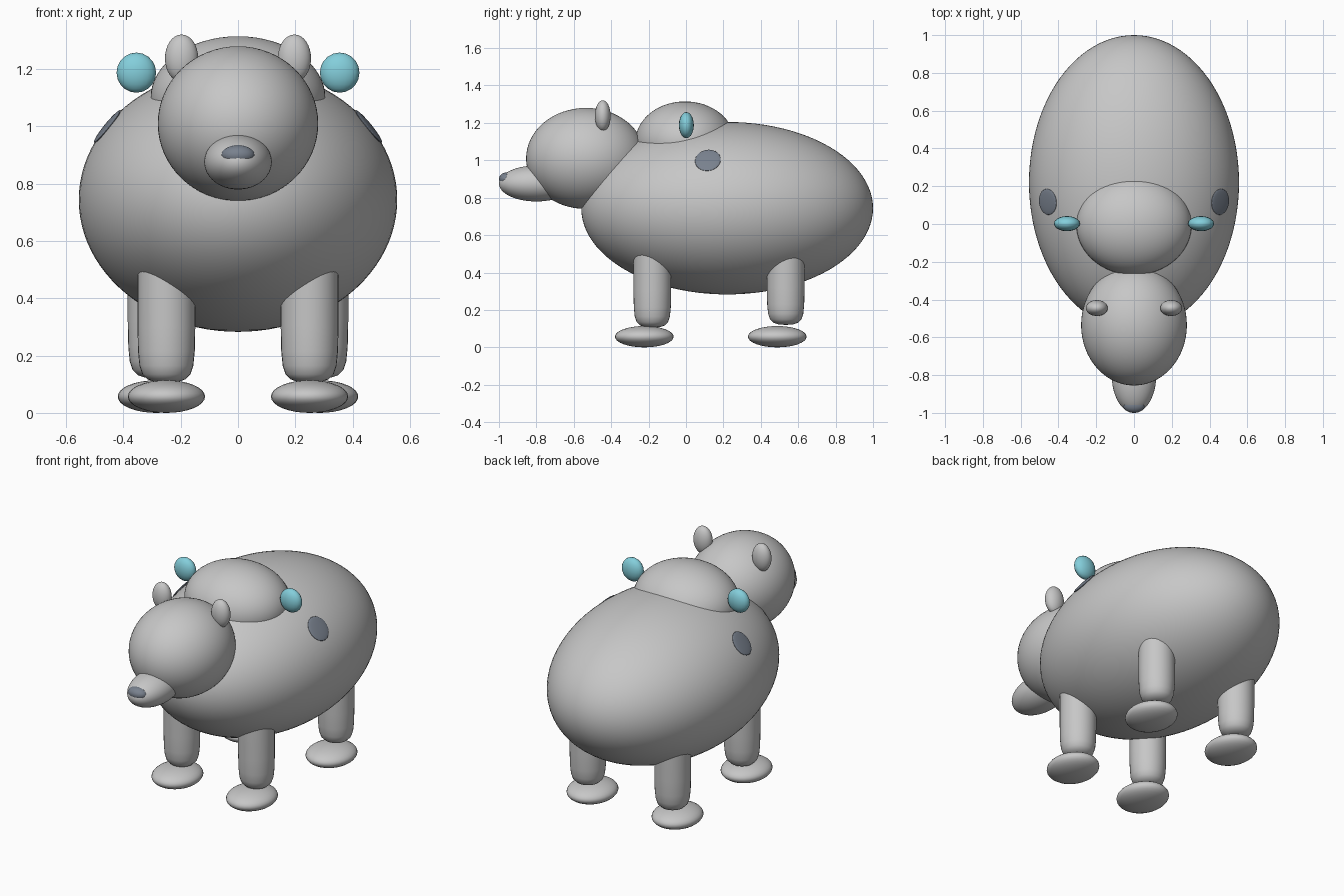
import bpy
import bmesh
import math
from mathutils import Vector

default = bpy.data.objects.get("Cube")
if default:
    bpy.data.objects.remove(default, do_unlink=True)


def material(name, rgb):
    m = bpy.data.materials.new(name)
    m.use_nodes = True
    colour = (*rgb, 1.0)
    m.diffuse_color = colour
    bsdf = next(n for n in m.node_tree.nodes if n.type == "BSDF_PRINCIPLED")
    bsdf.inputs["Base Color"].default_value = colour
    return m


fur = material("grey_fur", (0.57, 0.57, 0.57))
dark = material("slate", (0.19, 0.22, 0.27))
teal = material("teal", (0.23, 0.62, 0.71))


def finish(name, bm, mat, location):
    bmesh.ops.recalc_face_normals(bm, faces=bm.faces)
    for f in bm.faces:
        f.smooth = True
    mesh = bpy.data.meshes.new(name)
    bm.to_mesh(mesh)
    bm.free()
    mesh.materials.append(mat)
    obj = bpy.data.objects.new(name, mesh)
    obj.location = location
    bpy.context.collection.objects.link(obj)
    return obj


def ellipsoid(name, centre, radii, mat, segments=64):
    bm = bmesh.new()
    bmesh.ops.create_uvsphere(bm, u_segments=segments, v_segments=segments // 2, radius=1)
    bmesh.ops.scale(bm, vec=radii, verts=bm.verts)
    return finish(name, bm, mat, centre)


def lathe(name, profile, mat, location, steps=32):
    bm = bmesh.new()
    verts = [bm.verts.new((r, 0, z)) for r, z in profile]
    edges = [bm.edges.new(pair) for pair in zip(verts, verts[1:])]
    bmesh.ops.spin(bm, geom=verts + edges, axis=(0, 0, 1), cent=(0, 0, 0),
                   angle=2 * math.pi, steps=steps)
    bmesh.ops.remove_doubles(bm, verts=bm.verts, dist=0.0005)
    return finish(name, bm, mat, location)


# Torso, shoulder hump and head
body_centre = Vector((0, 0.22, 0.744))
body_radii = Vector((0.556, 0.78, 0.461))
ellipsoid("body", body_centre, body_radii, fur, 96)
ellipsoid("shoulder_hump", (0, -0.005, 1.1), (0.305, 0.265, 0.215), fur)
ellipsoid("head", (0, -0.535, 1.01), (0.28, 0.32, 0.27), fur)
ellipsoid("snout", (0, -0.8, 0.876), (0.118, 0.2, 0.096), fur)
ellipsoid("nose", (0, -0.96, 0.9), (0.058, 0.04, 0.035), dark, 32)

# Leg outline: rounded lower end, open top buried in the torso
leg_profile = [(0, 0), (0.04, 0.003), (0.066, 0.012), (0.084, 0.03),
               (0.094, 0.06), (0.099, 0.11), (0.101, 0.2), (0.101, 0.5)]

for side, s in (("left", 1), ("right", -1)):
    ellipsoid(f"{side}_ear", (s * 0.197, -0.445, 1.238), (0.058, 0.042, 0.083), fur, 32)
    ellipsoid(f"{side}_shoulder_ball", (s * 0.355, 0.002, 1.188), (0.069, 0.04, 0.07), teal, 20)

    # Flank spot: a thin disc lying along the surface of the torso
    y, z = 0.117, 1.0
    fy = (y - body_centre.y) / body_radii.y
    fz = (z - body_centre.z) / body_radii.z
    x = s * body_radii.x * math.sqrt(1 - fy * fy - fz * fz)
    spot = ellipsoid(f"{side}_flank_spot", (x, y, z), (0.069, 0.073, 0.009), dark, 32)
    normal = Vector((x / body_radii.x ** 2, fy / body_radii.y, fz / body_radii.z))
    spot.rotation_euler = normal.to_track_quat("Z", "Y").to_euler()

    # Legs and feet
    for end, leg_x, leg_y, base, foot_x, foot_y in (
            ("front", 0.25, -0.18, 0.105, 0.25, -0.223),
            ("back", 0.284, 0.533, 0.12, 0.285, 0.488)):
        lathe(f"{side}_{end}_leg", leg_profile, fur, (s * leg_x, leg_y, base))
        ellipsoid(f"{side}_{end}_foot", (s * foot_x, foot_y, 0.057),
                  (0.135, 0.157, 0.057), fur, 32)
